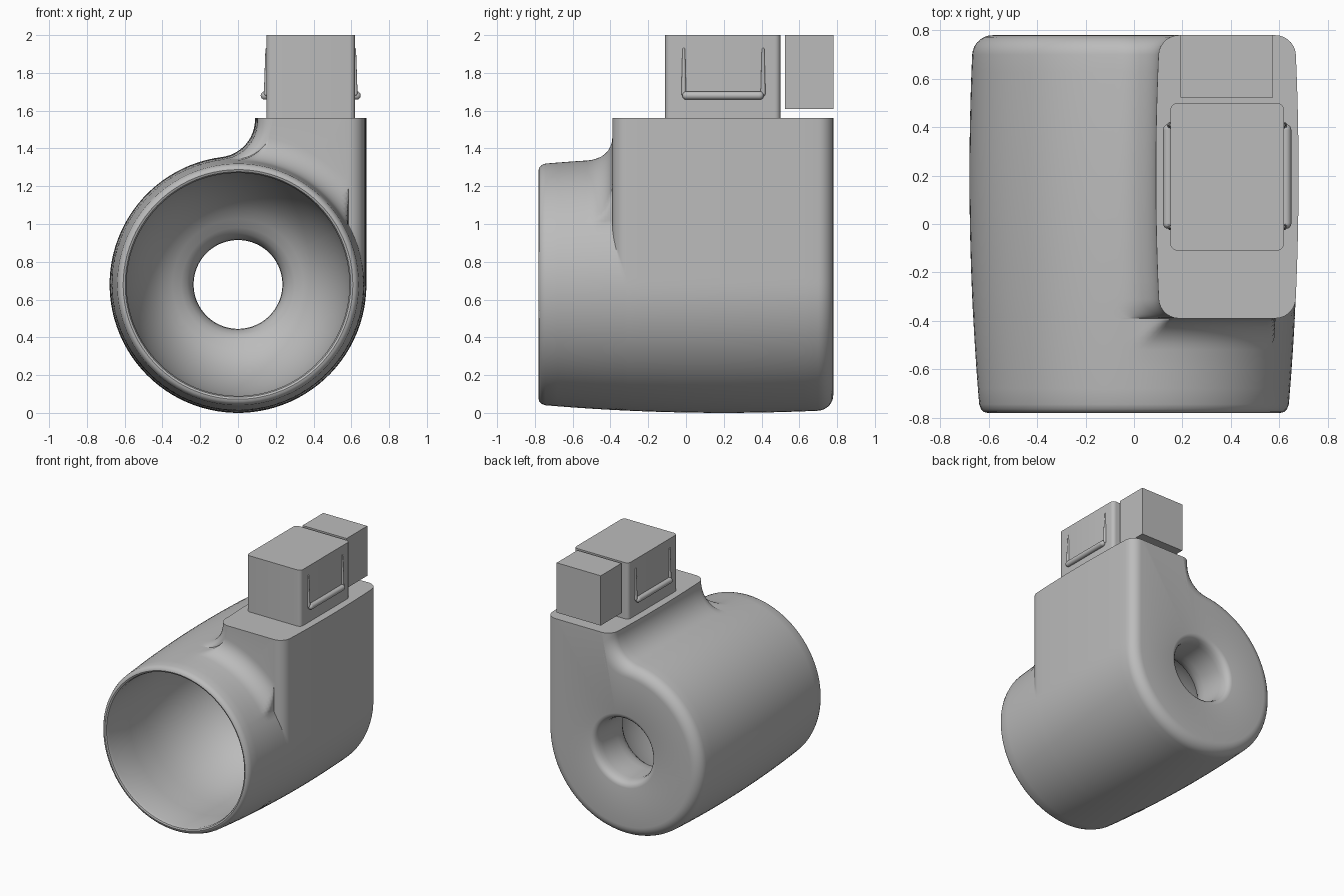
import bpy, bmesh, math
from mathutils import Vector, Matrix

if "Cube" in bpy.data.objects:
    bpy.data.objects.remove(bpy.data.objects["Cube"])

AX, TOP = 0.68, 1.56          # barrel axis height, neck top height
FRONT, BACK, CR = -0.39, 0.78, 0.08   # neck front, back end, corner radius
FIL = 0.13                    # front fillet radius

grey = bpy.data.materials.new("plain grey")
grey.diffuse_color = (0.5, 0.5, 0.5, 1)
grey.use_nodes = True
grey.node_tree.nodes["Principled BSDF"].inputs["Base Color"].default_value = grey.diffuse_color


def finish(name, bm, smooth=True):
    bmesh.ops.remove_doubles(bm, verts=bm.verts, dist=1e-5)
    bmesh.ops.recalc_face_normals(bm, faces=bm.faces)
    me = bpy.data.meshes.new(name)
    bm.to_mesh(me)
    bm.free()
    ob = bpy.data.objects.new(name, me)
    bpy.context.collection.objects.link(ob)
    me.materials.append(grey)
    if smooth:
        bpy.ops.object.select_all(action='DESELECT')
        ob.select_set(True)
        bpy.context.view_layer.objects.active = ob
        bpy.ops.object.shade_smooth_by_angle(angle=math.radians(35))
    return ob


def barrel_radius(y):
    return 0.68 - 0.045 * (y - 0.2) ** 2


def inset(t):
    """Quarter-round inset at distance t from an end."""
    t = min(max(t, 0), CR)
    return CR - math.sqrt(max(0, CR * CR - (CR - t) ** 2))


def outline(r, xl, xr):
    """Barrel circle merged with the neck, as (x, height above axis)."""
    h = TOP - AX
    pts = []
    a0 = math.acos(min(1, xr / r))
    a1 = math.atan2(h, xr)
    for i in range(18):                       # right wall
        a = a0 + (a1 - a0) * i / 18
        pts.append((xr, xr * math.tan(a)))
    a2 = math.atan2(h, xl)
    for i in range(14):                       # flat top
        a = a1 + (a2 - a1) * i / 14
        pts.append((h / math.tan(a), h))
    pts.append((xl, h))
    rf = 0.2                                  # concave left fillet
    cx = xl - rf
    cz = min(h, math.sqrt((r + rf) ** 2 - cx * cx))
    end = math.atan2(-cz, -cx)
    for i in range(13):
        a = end * i / 12
        pts.append((cx + rf * math.cos(a), cz + rf * math.sin(a)))
    b0 = math.atan2(cz, cx)
    b1 = a0 + 2 * math.pi
    for i in range(1, 72):                    # rest of the barrel
        a = b0 + (b1 - b0) * i / 72
        pts.append((r * math.cos(a), r * math.sin(a)))
    return pts


def ring(y, extra=None, radius=None):
    """Housing section at y; extra limits how far the neck stands out."""
    base = barrel_radius(y)
    ib = inset(BACK - y)
    i = max(ib, inset(y - FRONT))
    r = base - ib
    pts = outline(r, 0.77 - base + i, base - i)
    out = []
    for x, z in pts:
        d = math.hypot(x, z)
        n = radius if radius else (d if extra is None else min(d, r + extra))
        out.append(Vector((x * n / d, y, AX + z * n / d)))
    return out


def circle(y, radius):
    """Plain round section keeping the point spacing of the front sections."""
    return [Vector((p.x, y, p.z)) for p in ring(-0.6, radius=radius)]


# Housing: outer skin from back to front, then lip, bowl and through hole
arc = [CR * (1 - math.cos(math.pi / 2 * k / 7)) for k in range(8)]
rings = [ring(BACK - t) for t in arc]
rings += [ring(0.7 - 1.01 * k / 14) for k in range(1, 14)]
rings += [ring(FRONT + t) for t in reversed(arc)]
for k in range(9):
    a = math.pi / 2 * k / 8
    rings.append(ring(FRONT - FIL + FIL * math.cos(a), FIL - FIL * math.sqrt(
        max(0, 1 - math.cos(a) ** 2)) if k else FIL))
rings += [ring(y, 0) for y in (-0.6, -0.68, -0.745)]
inner = [(-0.765, 0.632), (-0.777, 0.62), (-0.78, 0.608), (-0.775, 0.597),
         (-0.755, 0.59), (-0.5, 0.597), (-0.3, 0.597)]
inner += [(-0.3 + 0.68 * math.sin(a), 0.235 + 0.362 * math.cos(a))
          for a in (math.radians(d) for d in range(8, 73, 8))]
inner += [(0.375, 0.3), (0.40, 0.27), (0.43, 0.25), (0.47, 0.238), (0.52, 0.235),
          (0.7, 0.235), (0.735, 0.24), (0.76, 0.25), (0.775, 0.265), (0.78, 0.285)]
rings += [circle(y, r) for y, r in inner]

bm = bmesh.new()
loops = [[bm.verts.new(p) for p in rg] for rg in rings]
n = len(loops[0])
for j in range(len(loops)):
    A, B = loops[j], loops[(j + 1) % len(loops)]
    for i in range(n):
        k = (i + 1) % n
        bm.faces.new((A[i], A[k], B[k], B[i]))
bmesh.ops.dissolve_degenerate(bm, dist=1e-5, edges=bm.edges)
finish("housing", bm)


def block(name, lo, hi, corner=0):
    bm = bmesh.new()
    lo, hi = Vector(lo), Vector(hi)
    bmesh.ops.create_cube(bm, size=1, matrix=Matrix.Translation((lo + hi) / 2)
                          @ Matrix.Diagonal((*(hi - lo), 1)))
    if corner:
        es = [e for e in bm.edges if abs(e.verts[0].co.z - e.verts[1].co.z) > 0.1]
        bmesh.ops.bevel(bm, geom=es, offset=corner, segments=5, profile=0.5,
                        affect='EDGES')
    return finish(name, bm, corner > 0)


# Connector plug and the separate block behind it
block("plug", (0.15, -0.11, TOP), (0.62, 0.50, 2.0), 0.03)
block("rear_block", (0.193, 0.523, 1.61), (0.575, 0.78, 2.0))


def rod(name, p, q, r1, r2):
    """Round-ended tapered rod from p to q."""
    bm = bmesh.new()
    p, q = Vector(p), Vector(q)
    d = q - p
    bmesh.ops.create_cone(bm, cap_ends=True, segments=16, radius1=r1, radius2=r2,
                          depth=d.length, matrix=Matrix.Translation((p + q) / 2)
                          @ d.to_track_quat('Z', 'Y').to_matrix().to_4x4())
    for c, r in ((p, r1), (q, r2)):
        bmesh.ops.create_uvsphere(bm, u_segments=16, v_segments=8, radius=r,
                                  matrix=Matrix.Translation(c))
    finish(name, bm)


# U-shaped spring clips on both sides of the plug
for side, x, s in (("left", 0.15, -1), ("right", 0.62, 1)):
    rod(side + "_clip_bar", (x + s * 0.008, 0.002, 1.68),
        (x + s * 0.008, 0.39, 1.68), 0.022, 0.022)
    for end, y in (("front", -0.012), ("back", 0.408)):
        rod(f"{side}_clip_{end}_arm", (x, y, 1.69), (x - s * 0.002, y, 1.925),
            0.013, 0.007)
